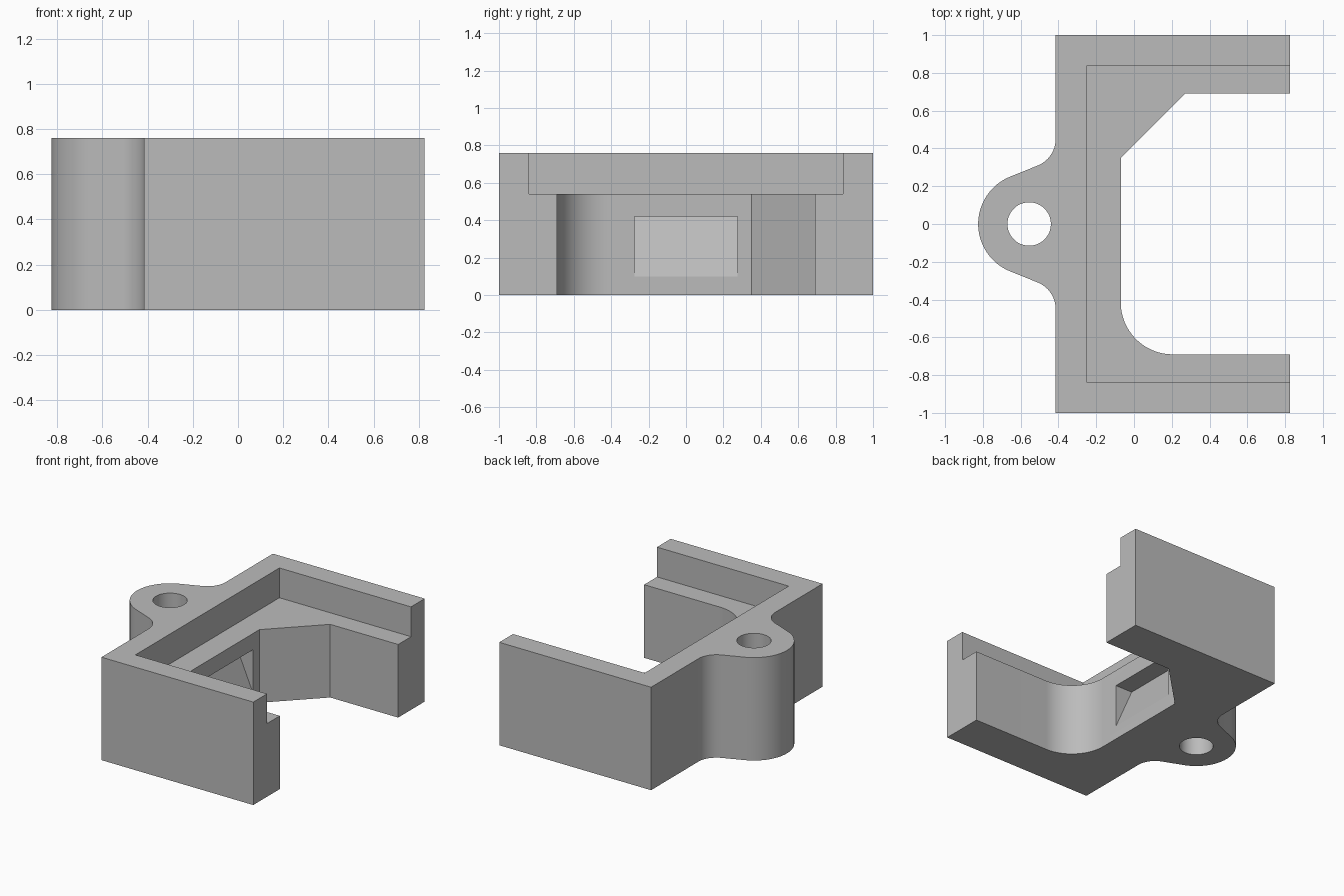
import bpy
import bmesh
from math import radians, cos, sin
from mathutils import Vector

cube = bpy.data.objects.get("Cube")
if cube:
    bpy.data.objects.remove(cube, do_unlink=True)

HEIGHT, LEDGE = 0.76, 0.54
BACK, OPEN, INNER = -0.415, 0.825, -0.07
LUG_X, LUG_R, FILLET = -0.555, 0.27, 0.15

grey = bpy.data.materials.new("plain_grey")
grey.use_nodes = True
grey.diffuse_color = (0.5, 0.5, 0.5, 1)
grey.node_tree.nodes["Principled BSDF"].inputs["Base Color"].default_value = grey.diffuse_color


def arc(cx, cy, r, start, end, steps):
    """Points along an arc, angles in degrees."""
    angles = [radians(start + (end - start) * i / steps) for i in range(steps + 1)]
    return [(cx + r * cos(a), cy + r * sin(a)) for a in angles]


def prism(name, points, offset, axis):
    """Extrude a closed outline of 3D points along an axis."""
    bm = bmesh.new()
    face = bm.faces.new([bm.verts.new(Vector(p) + Vector(offset)) for p in points])
    new = bmesh.ops.extrude_face_region(bm, geom=[face])["geom"]
    bmesh.ops.translate(bm, vec=axis, verts=[v for v in new if isinstance(v, bmesh.types.BMVert)])
    bmesh.ops.recalc_face_normals(bm, faces=bm.faces)
    mesh = bpy.data.meshes.new(name)
    bm.to_mesh(mesh)
    bm.free()
    mesh.materials.append(grey)
    obj = bpy.data.objects.new(name, mesh)
    bpy.context.collection.objects.link(obj)
    return obj


def cut(target, cutter):
    """Subtract the cutter and discard it."""
    cutter.hide_render = True
    mod = target.modifiers.new(cutter.name, "BOOLEAN")
    mod.operation, mod.solver, mod.object = "DIFFERENCE", "EXACT", cutter
    bpy.context.view_layer.objects.active = target
    bpy.ops.object.modifier_apply(modifier=mod.name)
    bpy.data.objects.remove(cutter, do_unlink=True)


def flat(points):
    return [(x, y, 0) for x, y in points]


# Bracket outline: chamfered inner corner, rounded inner corner, mounting lug
lug_fillet = arc(BACK - FILLET, 0.449, FILLET, 0, -68, 14)
outline = [(BACK, 1), (OPEN, 1), (OPEN, 0.69), (0.27, 0.69), (INNER, 0.35)]
outline += arc(0.205, -0.415, 0.275, 180, 270, 24)
outline += [(OPEN, -0.69), (OPEN, -1), (BACK, -1)]
outline += [(x, -y) for x, y in lug_fillet]
outline += arc(LUG_X, 0, LUG_R, 248, 112, 40)
outline += reversed(lug_fillet)
bracket = prism("bracket", flat(outline), (0, 0, 0), (0, 0, HEIGHT))

# Recessed ledge around the inside of the top
ledge = [(-0.25, -0.84), (1, -0.84), (1, 0.84), (-0.25, 0.84)]
cut(bracket, prism("ledge_cutter", flat(ledge), (0, 0, LEDGE), (0, 0, 1)))

# Bolt hole through the lug
hole = arc(LUG_X, 0, 0.115, 0, 360, 48)[:-1]
cut(bracket, prism("hole_cutter", flat(hole), (0, 0, -0.1), (0, 0, 1)))

# Wedge-shaped pocket in the inner wall
wedge = [(INNER, 0, 0.1), (INNER - 0.14, 0, 0.42), (0, 0, 0.42), (0, 0, 0.1)]
cut(bracket, prism("pocket_cutter", wedge, (0, -0.275, 0), (0, 0.55, 0)))

# Smooth curved walls, crisp edges elsewhere
bpy.ops.object.select_all(action="DESELECT")
bracket.select_set(True)
bpy.context.view_layer.objects.active = bracket
bpy.ops.object.shade_smooth_by_angle(angle=radians(20))
